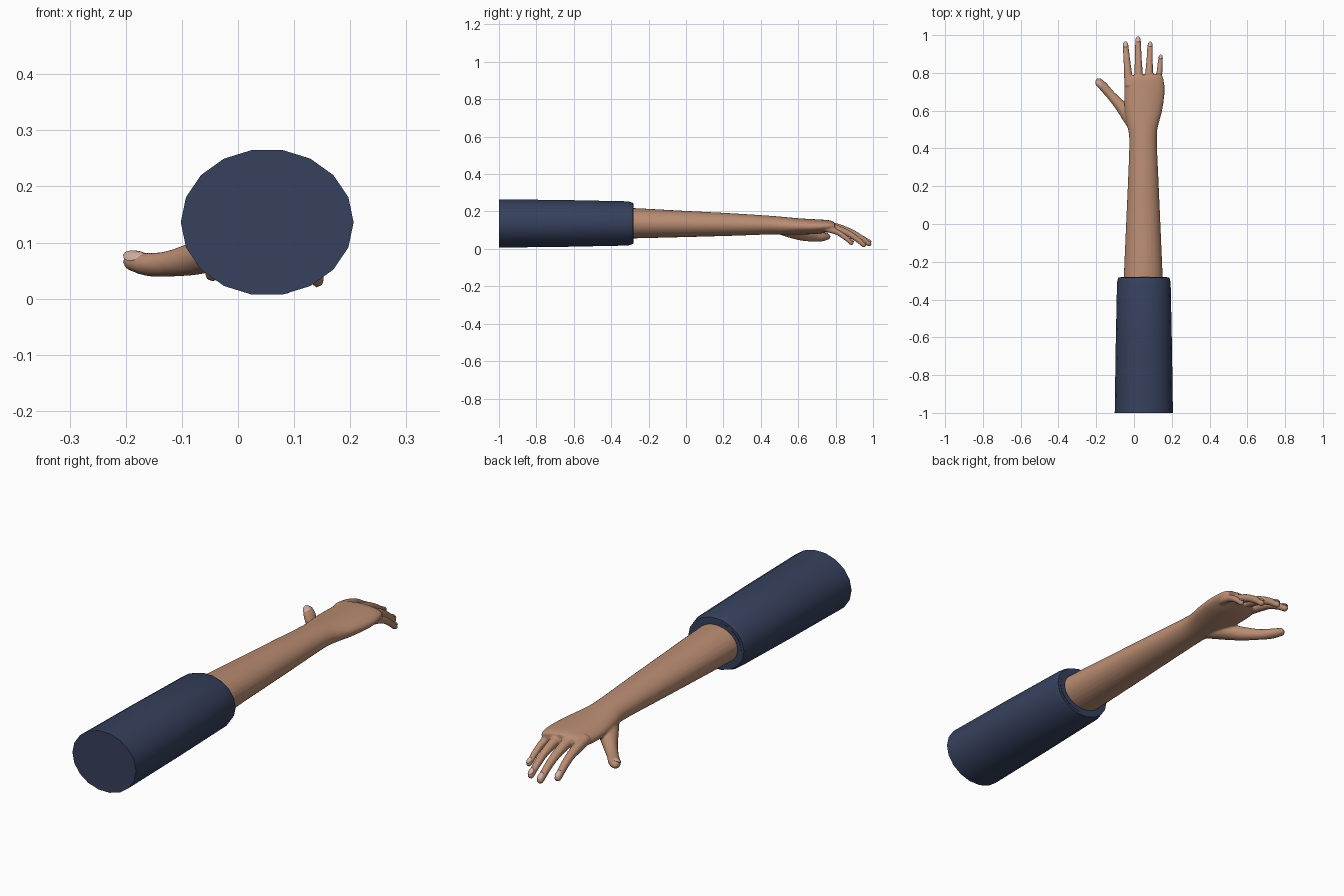
import bpy, bmesh, math
from mathutils import Vector, Matrix

cube = bpy.data.objects.get("Cube")
if cube:
    bpy.data.objects.remove(cube, do_unlink=True)


def material(name, rgb):
    m = bpy.data.materials.new(name)
    m.use_nodes = True
    m.diffuse_color = (*rgb, 1)
    m.node_tree.nodes["Principled BSDF"].inputs["Base Color"].default_value = (*rgb, 1)
    return m


navy = material("navy cloth", (0.037, 0.052, 0.11))
skin = material("warm skin", (0.49, 0.265, 0.17))
pink = material("pale nail", (0.66, 0.43, 0.37))
UP = Vector((0, 0, 1))


def smooth_path(points, steps):
    """Catmull-Rom through points of (x, y, z, half width, half height)."""
    pts = [Vector(p) for p in points]
    pts = [pts[0] * 2 - pts[1]] + pts + [pts[-1] * 2 - pts[-2]]
    out = []
    for a, b, c, d in zip(pts, pts[1:], pts[2:], pts[3:]):
        for i in range(steps):
            t = i / steps
            out.append(0.5 * (2 * b + (c - a) * t + (2 * a - 5 * b + 4 * c - d) * t * t
                              + (3 * b - a - 3 * c + d) * t ** 3))
    return out + [pts[-2]]


def frame(tangent):
    t = tangent.normalized()
    side = t.cross(UP).normalized()
    return t, side, side.cross(t)


def tube(bm, points, sides, steps=1, rounded=False):
    """Loft elliptical rings along a path, optionally with a round tip."""
    path = smooth_path(points, steps)
    centres = [p.to_3d() if len(p) == 3 else Vector(p[:3]) for p in path]
    rings = []
    for i, p in enumerate(path):
        tangent = centres[min(i + 1, len(path) - 1)] - centres[max(i - 1, 0)]
        if tangent.length < 1e-4:
            tangent = Vector((0, 1, 0))
        t, side, up = frame(tangent)
        rings.append((centres[i], side, up, p[3], p[4]))
    if rounded:
        c, side, up, w, h = rings[-1]
        for a in (0.45, 0.9, 1.3):
            rings.append((c + t * h * math.sin(a), side, up, w * math.cos(a), h * math.cos(a)))
    previous = None
    for c, side, up, w, h in rings:
        ring = [bm.verts.new(c + side * w * math.cos(k * math.tau / sides)
                             + up * h * math.sin(k * math.tau / sides)) for k in range(sides)]
        if previous is None:
            bm.faces.new(ring)
        else:
            for k in range(sides):
                j = (k + 1) % sides
                bm.faces.new((previous[k], previous[j], ring[j], ring[k]))
        previous = ring
    bm.faces.new(previous)


def finish(bm, name, mat, angle=40):
    bmesh.ops.recalc_face_normals(bm, faces=bm.faces)
    mesh = bpy.data.meshes.new(name)
    bm.to_mesh(mesh)
    bm.free()
    mesh.materials.append(mat)
    obj = bpy.data.objects.new(name, mesh)
    bpy.context.collection.objects.link(obj)
    bpy.ops.object.select_all(action="DESELECT")
    obj.select_set(True)
    bpy.context.view_layer.objects.active = obj
    bpy.ops.object.shade_smooth_by_angle(angle=math.radians(angle))
    return obj


# Sleeve: straight cloth tube with a rolled rim and a recessed opening
sleeve = bmesh.new()
tube(sleeve, [(0.052, y, 0.136, w, h) for y, w, h in (
    (-1, 0.154, 0.131), (-0.65, 0.149, 0.127), (-0.31, 0.142, 0.12), (-0.283, 0.135, 0.111),
    (-0.28, 0.124, 0.102), (-0.30, 0.112, 0.092), (-0.36, 0.108, 0.088))], 18)
finish(sleeve, "sleeve", navy)

# Forearm and palm in one loft
hand = bmesh.new()
tube(hand, [
    (0.05, -0.4, 0.137, 0.106, 0.082), (0.049, -0.28, 0.137, 0.103, 0.081),
    (0.049, 0.0, 0.133, 0.091, 0.07), (0.049, 0.25, 0.13, 0.08, 0.06),
    (0.048, 0.45, 0.127, 0.073, 0.05), (0.046, 0.53, 0.123, 0.084, 0.047),
    (0.05, 0.61, 0.12, 0.1, 0.043), (0.055, 0.7, 0.119, 0.107, 0.039),
    (0.054, 0.76, 0.122, 0.103, 0.032), (0.052, 0.79, 0.122, 0.092, 0.024)], 28, 4)

# Four fingers: base, tip, thickness, all arching downward
fingers = {
    "index": ((-0.026, 0.73, 0.126), (-0.046, 0.962, 0.04), 0.0175),
    "middle": ((0.025, 0.74, 0.13), (0.021, 0.99, 0.022), 0.0175),
    "ring": ((0.078, 0.74, 0.126), (0.086, 0.962, 0.016), 0.0165),
    "little": ((0.127, 0.71, 0.118), (0.142, 0.893, 0.027), 0.0145),
}
nails = []
for name, (base, tip, r) in fingers.items():
    b, e = Vector(base), Vector(tip)
    points = []
    for t, sag, w in ((0, 0, 1.35), (0.3, 0.014, 1.25), (0.55, 0.02, 1.05),
                      (0.78, 0.013, 0.95), (0.95, 0, 0.85)):
        p = b.lerp(e, t) + UP * sag
        points.append((*p, r * w, r * w))
    tube(hand, points, 14, 4, True)
    t, side, up = frame(e - b + UP * -0.06)
    nails.append((name, b.lerp(e, 0.92) + UP * 0.004 + up * r * 0.82, t, side, up, r * 0.72))

# Thumb, spreading out from the wrist
thumb = [(0.015, 0.5, 0.108, 0.035, 0.03), (-0.025, 0.57, 0.09, 0.04, 0.034),
         (-0.075, 0.63, 0.072, 0.03, 0.03), (-0.125, 0.685, 0.062, 0.024, 0.023),
         (-0.16, 0.725, 0.061, 0.025, 0.021), (-0.187, 0.755, 0.066, 0.02, 0.017)]
tube(hand, thumb, 16, 4, True)
t, side, up = frame(Vector((-0.6, 0.7, 0.1)))
lean = Matrix.Rotation(math.radians(25), 3, t)
side, up = lean @ side, lean @ up
if up.x > 0:
    side, up = lean.transposed() @ lean.transposed() @ side, lean.transposed() @ lean.transposed() @ up
nails.append(("thumb", Vector((-0.181, 0.743, 0.064)) + up * 0.017, t, side, up, 0.017))

# Fuse the hand into one skin with soft webs
arm = finish(hand, "arm_and_hand", skin)
fuse = arm.modifiers.new("fuse", "REMESH")
fuse.mode = "VOXEL"
fuse.voxel_size = 0.005
fuse.use_smooth_shade = True
soften = arm.modifiers.new("soften", "SMOOTH")
soften.factor = 0.5
soften.iterations = 5

# Fingernails: thin oval shells set on the fingertips
for name, centre, t, side, up, r in nails:
    bm = bmesh.new()
    bmesh.ops.create_uvsphere(bm, u_segments=14, v_segments=8, radius=1)
    for v in bm.verts:
        x, y, z = v.co
        v.co = centre + side * x * r + t * y * r * 1.45 + up * (z * 0.0045 - x * x * r * 0.3)
    finish(bm, name + "_nail", pink, 60)
